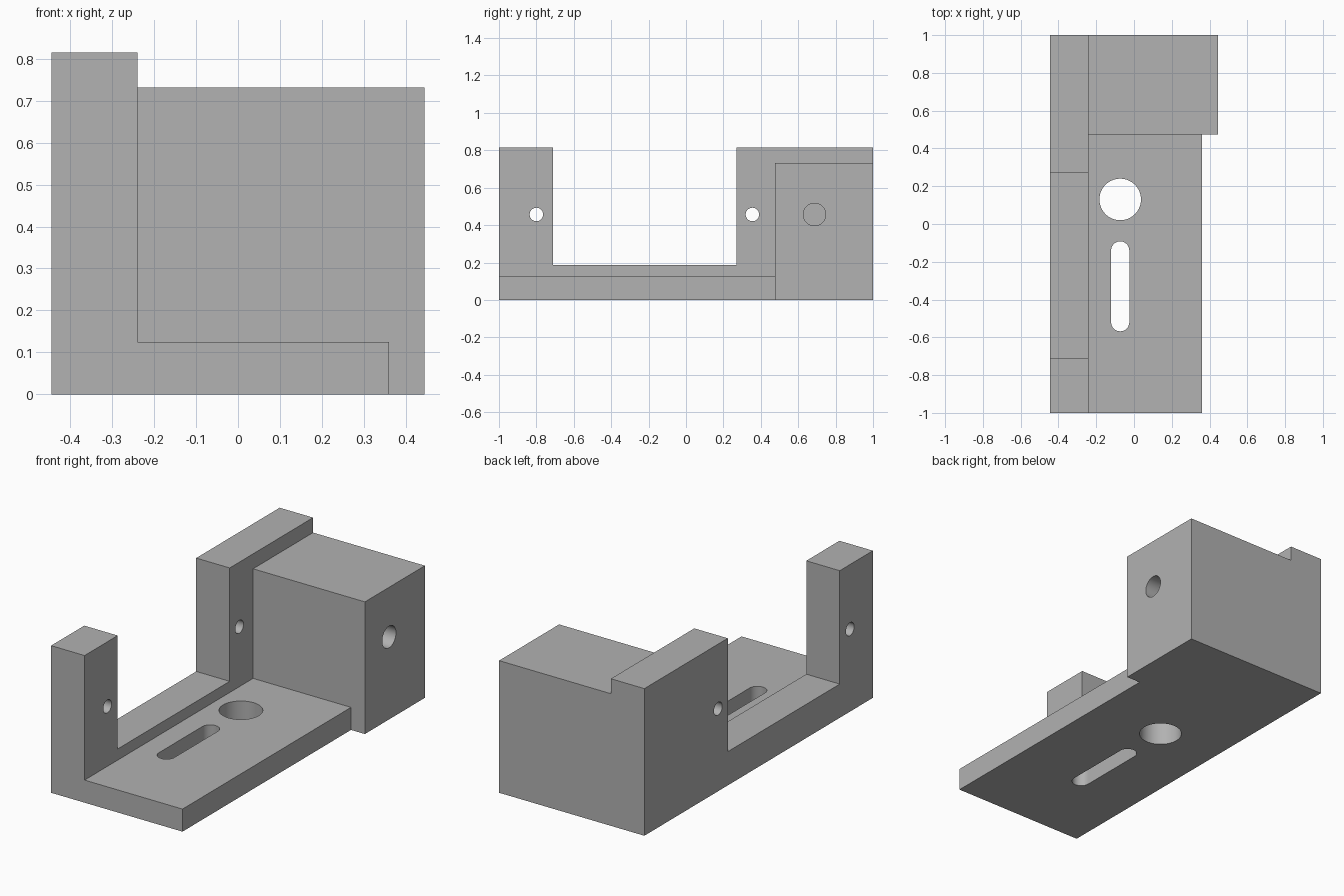
import bpy, bmesh, math
from mathutils import Matrix, Vector

if "Cube" in bpy.data.objects:
    bpy.data.objects.remove(bpy.data.objects["Cube"], do_unlink=True)

grey = bpy.data.materials.new("machined grey")
grey.use_nodes = True
colour = (0.445, 0.445, 0.445, 1)
grey.diffuse_color = colour
grey.node_tree.nodes["Principled BSDF"].inputs["Base Color"].default_value = colour


def prism(name, points, direction):
    """Extrude a flat outline of 3D points along a direction."""
    bm = bmesh.new()
    face = bm.faces.new([bm.verts.new(p) for p in points])
    moved = bmesh.ops.extrude_face_region(bm, geom=[face], use_keep_orig=True)["geom"]
    bmesh.ops.translate(bm, vec=Vector(direction),
                        verts=[v for v in moved if isinstance(v, bmesh.types.BMVert)])
    bmesh.ops.recalc_face_normals(bm, faces=bm.faces)
    mesh = bpy.data.meshes.new(name)
    bm.to_mesh(mesh)
    bm.free()
    mesh.materials.append(grey)
    obj = bpy.data.objects.new(name, mesh)
    bpy.context.collection.objects.link(obj)
    return obj


def box(name, x, y, z):
    outline = [(x[0], y[0], z[0]), (x[1], y[0], z[0]), (x[1], y[1], z[0]), (x[0], y[1], z[0])]
    return prism(name, outline, (0, 0, z[1] - z[0]))


def ring(radius, half_length=0, steps=32):
    """Circle, or a slot stretched along its second axis."""
    points = []
    for end in (0, 1):
        for i in range(steps + 1 if half_length else steps):
            a = math.pi * (end + i / steps)
            points.append((radius * math.cos(a),
                           radius * math.sin(a) + (half_length if end == 0 else -half_length)))
    return points


def cross_hole(name, y, z, radius, x0, x1):
    return prism(name, [(x0, y + a, z + b) for a, b in ring(radius)], (x1 - x0, 0, 0))


def floor_hole(name, x, y, radius, half_length=0):
    return prism(name, [(x + a, y + b, -0.1) for a, b in ring(radius, half_length)], (0, 0, 0.4))


def combine(body, other, operation):
    mod = body.modifiers.new(other.name, "BOOLEAN")
    mod.operation, mod.solver, mod.object = operation, "EXACT", other
    bpy.context.view_layer.objects.active = body
    bpy.ops.object.modifier_apply(modifier=mod.name)
    bpy.data.objects.remove(other, do_unlink=True)


LEFT, INNER, RIGHT = -0.445, -0.24, 0.445
HOLE_Z = 0.457

# Side rail with a front post and a long rear post
rail = [(-1, 0), (1, 0), (1, 0.815), (0.27, 0.815), (0.27, 0.187),
        (-0.71, 0.187), (-0.71, 0.815), (-1, 0.815)]
body = prism("slotted_bracket", [(LEFT, y, z) for y, z in rail], (INNER - LEFT, 0, 0))

# Base plate and rear block
combine(body, box("base_plate", (-0.3, 0.36), (-1, 0.6), (0, 0.125)), "UNION")
combine(body, box("rear_block", (-0.3, RIGHT), (0.475, 1), (0, 0.732)), "UNION")

# Holes through the posts, blind hole in the block, opening and slot in the plate
cutters = [
    cross_hole("front_post_hole", -0.8, HOLE_Z, 0.036, LEFT - 0.1, INNER + 0.1),
    cross_hole("rear_post_hole", 0.355, HOLE_Z, 0.036, LEFT - 0.1, INNER + 0.1),
    cross_hole("block_hole", 0.687, HOLE_Z, 0.06, 0.04, RIGHT + 0.1),
    floor_hole("round_opening", -0.073, 0.13, 0.11),
    floor_hole("long_slot", -0.073, -0.33, 0.048, 0.19),
]
for cutter in cutters:
    combine(body, cutter, "DIFFERENCE")

# Smooth hole walls, sharp edges elsewhere
bpy.ops.object.select_all(action="DESELECT")
body.select_set(True)
bpy.context.view_layer.objects.active = body
bpy.ops.object.shade_smooth_by_angle(angle=math.radians(30))
